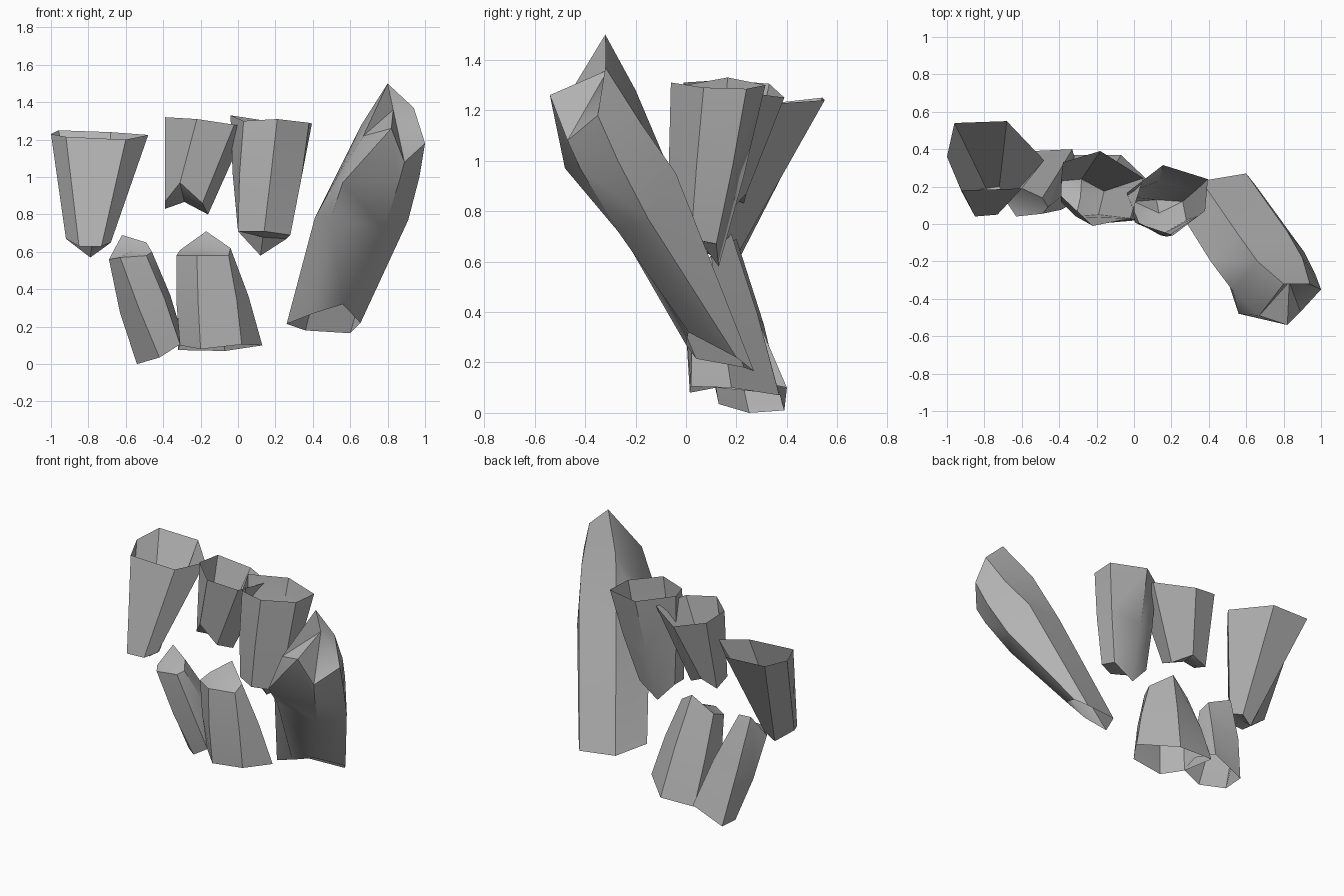
import bpy, bmesh
from mathutils import Vector

grey = bpy.data.materials.new("plain_grey")
grey.diffuse_color = (0.45, 0.45, 0.45, 1)


def middle(loop):
    return sum((Vector(p) for p in loop), Vector()) / len(loop)


def swell(a, b, factor):
    """Loop halfway between two loops, widened about its centre."""
    loop = [(Vector(p) + Vector(q)) / 2 for p, q in zip(a, b)]
    c = middle(loop)
    return [c + (p - c) * factor for p in loop]


def shell(name, loops, tip=None):
    """Hollow tube through six-sided loops: open at the first, capped at the last."""
    bm = bmesh.new()
    rings = [[bm.verts.new(p) for p in loop] for loop in loops]
    for a, b in zip(rings, rings[1:]):
        for i in range(6):
            j = (i + 1) % 6
            bm.faces.new((a[i], a[j], b[j], b[i]))
    hub = bm.verts.new(tip or middle(loops[-1]))
    for i in range(6):
        bm.faces.new((rings[-1][i], rings[-1][(i + 1) % 6], hub))
    bmesh.ops.recalc_face_normals(bm, faces=bm.faces)
    mesh = bpy.data.meshes.new(name)
    bm.to_mesh(mesh)
    bm.free()
    mesh.materials.append(grey)
    ob = bpy.data.objects.new(name, mesh)
    bpy.context.collection.objects.link(ob)
    bpy.ops.object.select_all(action='DESELECT')
    ob.select_set(True)
    bpy.context.view_layer.objects.active = ob
    bpy.ops.object.shade_smooth_by_angle(angle=0.7)


# Upper row: open at the top, narrowing downward
rim = [(-.96, .54, 1.25), (-.68, .55, 1.24), (-.48, .34, 1.225),
       (-.60, .19, 1.20), (-.92, .18, 1.215), (-1.0, .36, 1.23)]
end = [(-.79, .19, .57), (-.72, .20, .62), (-.68, .12, .65),
       (-.73, .05, .63), (-.85, .04, .63), (-.92, .17, .67)]
shell("upper_left_shell", [rim, end])

rim = [(-.38, .33, 1.305), (-.18, .39, 1.25), (.05, .245, 1.27),
       (-.02, .03, 1.28), (-.22, -.01, 1.31), (-.39, .15, 1.32)]
end = [(-.39, .23, .83), (-.28, .24, .87), (-.16, .175, .80),
       (-.19, .05, .86), (-.31, .04, .97), (-.39, .12, .87)]
shell("upper_middle_shell", [rim, end])

rim = [(.155, .315, 1.30), (.395, .24, 1.285), (.38, .07, 1.29),
       (.21, -.06, 1.31), (.03, 0, 1.30), (-.04, .165, 1.33)]
end = [(.12, .13, .58), (.26, .12, .67), (.28, .02, .69),
       (.14, -.06, .71), (0, .02, .71), (0, .12, .71)]
shell("upper_right_shell", [rim, swell(rim, end, 1.05), end])

# Lower row: open at the bottom, narrowing upward
rim = [(-.54, .39, .01), (-.33, .40, .10), (-.29, .25, .13),
       (-.31, .12, .105), (-.42, .13, .035), (-.54, .25, 0)]
end = [(-.62, .20, .69), (-.49, .14, .65), (-.46, .09, .60),
       (-.49, .055, .58), (-.63, .04, .57), (-.69, .13, .56)]
shell("lower_left_shell", [rim, swell(rim, end, 1.12), end])

rim = [(-.32, .37, .075), (-.07, .37, .07), (.13, .18, .10),
       (.02, .02, .105), (-.20, .015, .08), (-.31, .12, .10)]
end = [(-.31, .15, .61), (-.17, .18, .71), (-.04, .10, .62),
       (-.05, .04, .58), (-.22, 0, .58), (-.33, .07, .58)]
shell("lower_right_shell", [rim, swell(rim, end, 1.06), end])

# Large leaning piece with a broken, peaked top
rim = [(.26, .04, .215), (.36, .23, .18), (.60, .27, .165),
       (.655, .20, .22), (.56, .01, .32), (.40, 0, .27)]
mid = [(.41, -.20, .78), (.56, -.06, .95), (.82, -.04, .95),
       (.91, -.15, .77), (.78, -.27, .72), (.50, -.30, .79)]
upper = [(.53, -.36, 1.0), (.66, -.20, 1.28), (.90, -.18, 1.15),
         (.97, -.27, 1.0), (.86, -.42, .97), (.56, -.48, .97)]
top = [(.67, -.49, 1.22), (.80, -.32, 1.50), (.94, -.32, 1.37),
       (1.0, -.35, 1.18), (.89, -.47, 1.08), (.82, -.54, 1.26)]
shell("large_leaning_shell", [rim, mid, upper, top], tip=(.83, -.31, 1.36))
